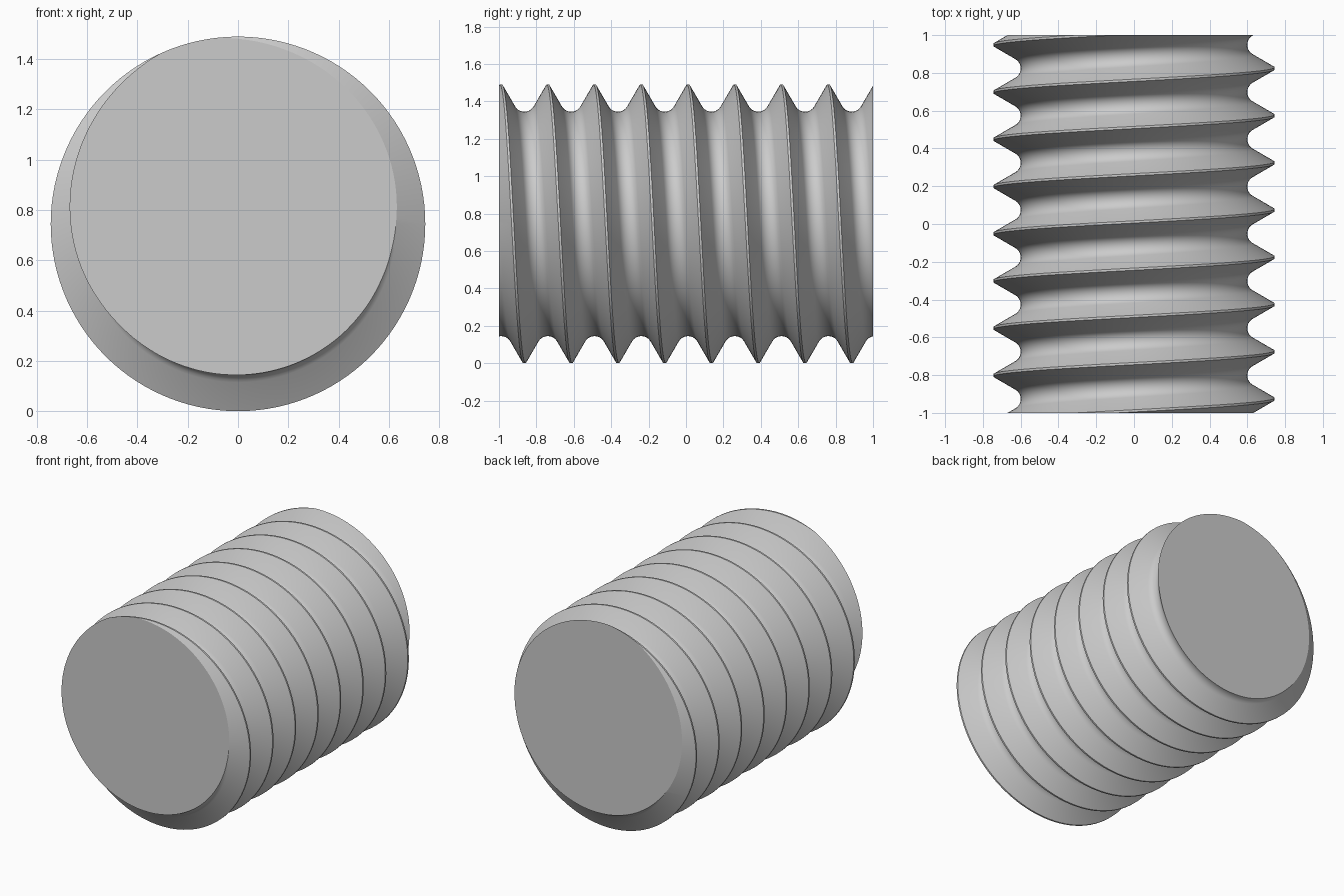
import bpy
import bmesh
from math import sin, cos, pi, sqrt, radians
from mathutils import Vector

cube = bpy.data.objects.get("Cube")
if cube:
    bpy.data.objects.remove(cube, do_unlink=True)

PITCH = 0.25
CREST = 0.745           # outer radius, also the axis height
ROOT = 0.60             # inner radius
FLAT = 0.006            # half width of the crest flat
START = 0.011           # crest position at the top of the axis
SEGMENTS = 120          # steps per turn
TURNS = 11
ARC_STEPS = 10

# Thread profile over one pitch: crest flat, 60 degree flanks, round root
half = PITCH / 2
fillet = sqrt(3) * (half - FLAT) - (CREST - ROOT)
profile = [(-FLAT, CREST), (FLAT, CREST)]
for k in range(ARC_STEPS + 1):
    a = radians(-60 + 120 * k / ARC_STEPS)
    profile.append((half + fillet * sin(a), ROOT + fillet * (1 - cos(a))))
profile.append((PITCH - FLAT, CREST))

# Sweep the profile along a helix and weld neighbouring turns
bm = bmesh.new()
previous = None
for i in range(TURNS * SEGMENTS + 1):
    t = 2 * pi * i / SEGMENTS
    y = START + PITCH * (i / SEGMENTS - TURNS // 2 - 0.5)
    t -= pi             # keeps the crest phase with the half-turn offset
    row = [bm.verts.new((r * sin(t), y + u, CREST + r * cos(t)))
           for u, r in profile]
    if previous:
        for k in range(len(row) - 1):
            bm.faces.new((previous[k], previous[k + 1], row[k + 1], row[k]))
    previous = row
bmesh.ops.remove_doubles(bm, verts=bm.verts[:], dist=0.0005)

# Trim both ends flat and cap them
for side in (-1, 1):
    cut = bmesh.ops.bisect_plane(
        bm, geom=bm.verts[:] + bm.edges[:] + bm.faces[:], dist=1e-5,
        plane_co=Vector((0, side, 0)), plane_no=Vector((0, side, 0)),
        clear_outer=True)
    rim = [e for e in cut["geom_cut"]
           if isinstance(e, bmesh.types.BMEdge) and e.is_boundary]
    bmesh.ops.edgeloop_fill(bm, edges=rim)
bmesh.ops.recalc_face_normals(bm, faces=bm.faces[:])

mesh = bpy.data.meshes.new("threaded_rod")
bm.to_mesh(mesh)
bm.free()
rod = bpy.data.objects.new("threaded_rod", mesh)
bpy.context.collection.objects.link(rod)

# Plain grey metal
grey = bpy.data.materials.new("light_grey")
grey.use_nodes = True
colour = (0.6, 0.6, 0.6, 1)
grey.diffuse_color = colour
grey.node_tree.nodes["Principled BSDF"].inputs["Base Color"].default_value = colour
mesh.materials.append(grey)

# Smooth flanks with sharp crest and end edges
bpy.ops.object.select_all(action="DESELECT")
rod.select_set(True)
bpy.context.view_layer.objects.active = rod
bpy.ops.object.shade_smooth_by_angle(angle=radians(30))
